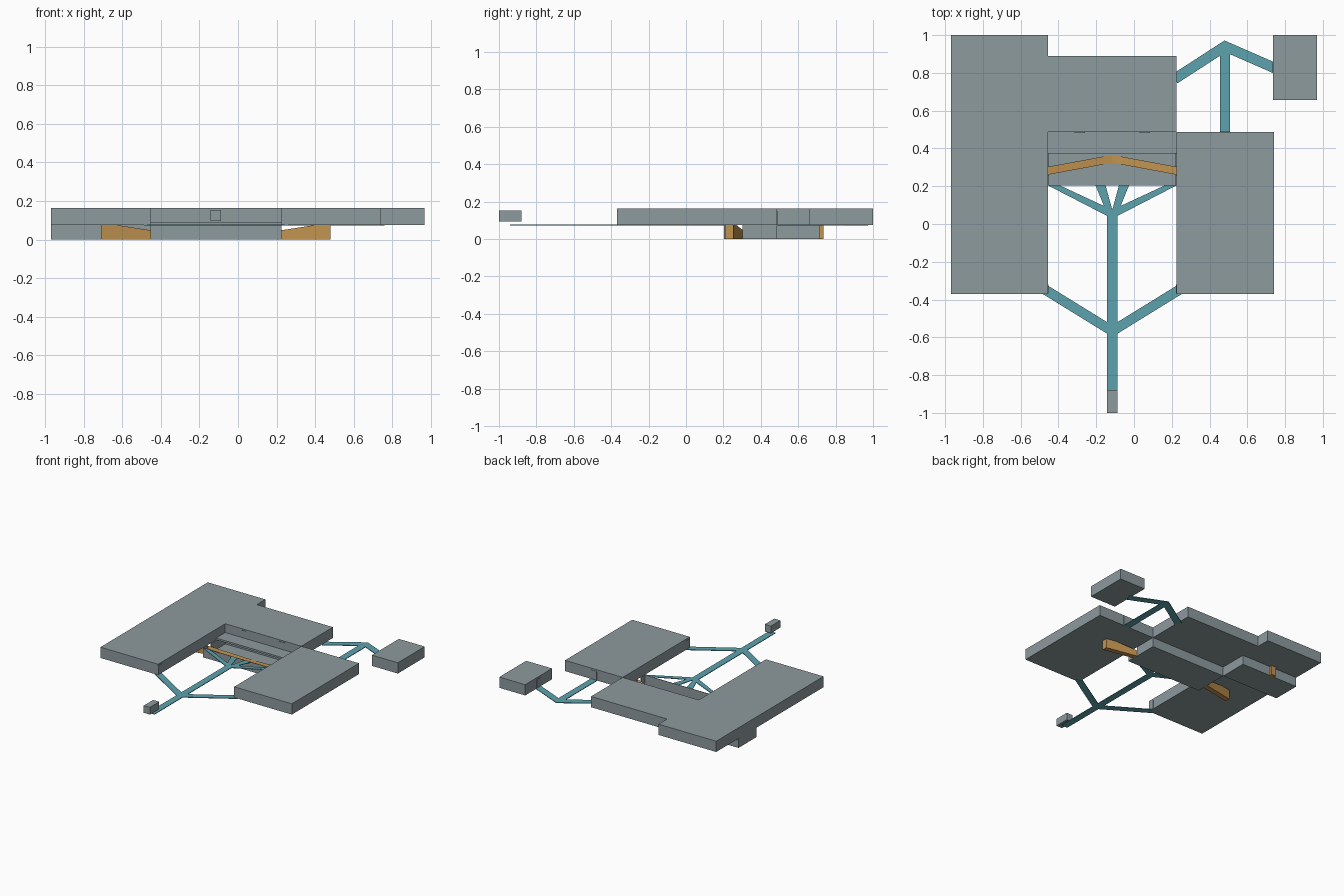
import bpy, bmesh, math
from mathutils import Vector

if "Cube" in bpy.data.objects:
    bpy.data.objects.remove(bpy.data.objects["Cube"])


def material(name, rgb):
    m = bpy.data.materials.new(name)
    m.diffuse_color = (*rgb, 1)
    m.use_nodes = True
    m.node_tree.nodes["Principled BSDF"].inputs["Base Color"].default_value = m.diffuse_color
    return m


GREY = material("slate grey", (0.27, 0.325, 0.345))
TEAL = material("teal", (0.11, 0.36, 0.42))
ORANGE = material("ochre", (0.53, 0.29, 0.08))


def finish(name, bm, mat):
    bmesh.ops.recalc_face_normals(bm, faces=bm.faces)
    me = bpy.data.meshes.new(name)
    bm.to_mesh(me)
    bm.free()
    me.materials.append(mat)
    ob = bpy.data.objects.new(name, me)
    bpy.context.collection.objects.link(ob)
    return ob


def prism(name, outline, z0, z1, mat):
    """Extrude a flat outline from z0 up to z1."""
    bm = bmesh.new()
    face = bm.faces.new([bm.verts.new((x, y, z0)) for x, y in outline])
    top = bmesh.ops.extrude_face_region(bm, geom=[face])
    for v in top["geom"]:
        if isinstance(v, bmesh.types.BMVert):
            v.co.z = z1
    return finish(name, bm, mat)


def box(name, x0, x1, y0, y1, z0, z1, mat=GREY):
    return prism(name, [(x0, y0), (x1, y0), (x1, y1), (x0, y1)], z0, z1, mat)


def walkway(name, a, b, width=0.055):
    """Thin flat strip between two points."""
    a, b = Vector(a), Vector(b)
    d = (b - a).normalized()
    n = Vector((-d.y, d.x)) * width / 2
    return prism(name, [a + n, a - n, b - n, b + n], 0.072, 0.077, TEAL)


MID = -0.115            # axis of the main walkway
LEFT, RIGHT = -0.455, 0.225
LOW, HIGH = 0.076, 0.163

# Upper storey: L-shaped hall, east hall and detached pavilion
prism("main_hall", [(-0.97, -0.37), (LEFT, -0.37), (LEFT, 0.487), (RIGHT, 0.487),
                    (RIGHT, 0.89), (LEFT, 0.89), (LEFT, 1.0), (-0.97, 1.0)], LOW, HIGH, GREY)
box("east_hall", RIGHT, 0.74, -0.37, 0.487, LOW, HIGH)
box("pavilion", 0.737, 0.968, 0.657, 1.0, LOW, HIGH)
box("entrance_gate", MID - 0.027, MID + 0.027, -1.0, -0.88, 0.095, 0.153)

# Sunken court: open tray with side gaps where the ramps pass
T = 0.004
box("court_floor", LEFT, RIGHT, 0.203, 0.487, 0.0, 0.002)
box("court_front_wall", LEFT, RIGHT, 0.203, 0.203 + T, 0.0, LOW)
box("court_back_wall", LEFT, RIGHT, 0.487 - T, 0.487, 0.0, LOW)
for side, x in (("left", LEFT), ("right", RIGHT - T)):
    box(side + "_court_wall_front", x, x + T, 0.203, 0.26, 0.0, LOW)
    box(side + "_court_wall_back", x, x + T, 0.302, 0.487, 0.0, LOW)
box("court_terrace", LEFT, RIGHT, 0.372, 0.487, LOW, 0.091)

# Lower storey below the left hall
box("lower_room", -0.97, LEFT, 0.487, 0.715, 0.0, LOW)

# Ramp: bent strip rising outward from the middle of the court
half = [(0.0, 0.345, 0.004), (0.34, 0.282, 0.048), (0.52, 0.247, LOW), (0.595, 0.232, LOW)]
stations = [(-dx, y, z) for dx, y, z in half[:0:-1]] + half
bm = bmesh.new()
rings = [[bm.verts.new((MID + dx, y + s * 0.021, h))
          for s, h in ((-1, 0), (1, 0), (1, z), (-1, z))] for dx, y, z in stations]
for r, q in zip(rings, rings[1:]):
    for i in range(4):
        j = (i + 1) % 4
        bm.faces.new((r[i], r[j], q[j], q[i]))
bm.faces.new(rings[0])
bm.faces.new(rings[-1])
finish("court_ramp", bm, ORANGE)
box("rear_ramp", -0.755, -0.715, 0.70, 0.736, 0.0, LOW, ORANGE)

# Main walkway and its mirrored branches
walkway("main_walkway", (MID, -0.94), (MID, 0.08))
for side, s in (("left", -1), ("right", 1)):
    walkway(side + "_front_branch", (MID, -0.567), (MID + s * 0.36, -0.345), 0.052)
    # inner and outer branches are cut square at the court wall
    for part, x0, x1 in (("outer", 0.275, 0.338), ("inner", 0.035, 0.088)):
        pts = [(0.0, 0.04), (0.022, 0.04), (x1, 0.203), (x0, 0.203), (0.0, 0.075)]
        prism(f"{side}_{part}_branch", [(MID + s * x, y) for x, y in pts], 0.072, 0.077, TEAL)

# Rear walkways to the pavilion
walkway("rear_walkway", (0.482, 0.487), (0.482, 0.94))
walkway("rear_left_branch", (RIGHT - 0.01, 0.768), (0.495, 0.949))
walkway("rear_right_branch", (0.467, 0.947), (0.75, 0.823))

# Door panels where the walkways meet the halls
for i, x in enumerate((MID - 0.172, MID + 0.172)):
    box(f"court_door_{i}", x - 0.028, x + 0.028, 0.483, 0.487, 0.097, 0.152)
box("rear_door", 0.455, 0.509, 0.487, 0.49, 0.08, 0.15)
box("left_front_door", LEFT, LEFT + 0.003, -0.368, -0.32, 0.08, 0.15)
box("right_front_door", RIGHT - 0.003, RIGHT, -0.368, -0.32, 0.08, 0.15)
box("pavilion_door", 0.734, 0.737, 0.80, 0.855, 0.08, 0.15)
